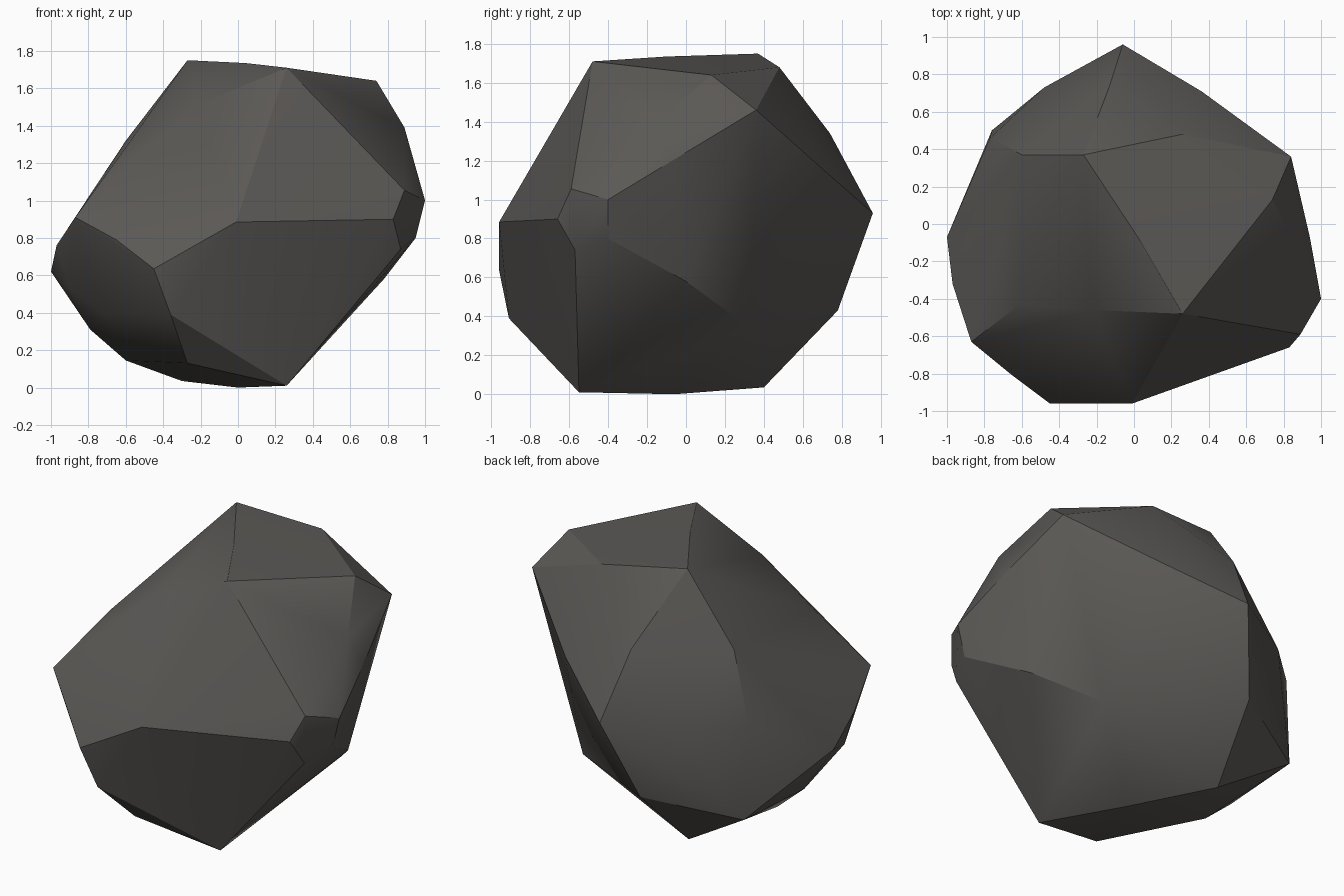
import bpy
import bmesh
import math

# Warm dark stone
stone = bpy.data.materials.new("dark_warm_grey")
stone.diffuse_color = (0.105, 0.099, 0.092, 1.0)

# Corner points of the boulder, grouped by area
crown = [(-0.27, 0.37, 1.75), (0.04, -0.1, 1.735), (0.26, -0.48, 1.71),
         (0.26, 0.48, 1.68), (0.74, 0.13, 1.64), (0.84, 0.36, 1.46)]
shoulder = [(-0.61, -0.43, 1.27), (-0.22, -0.46, 1.51), (0.89, -0.16, 1.39),
            (-0.13, 0.74, 1.34), (-0.60, 0.37, 1.32), (0.36, 0.71, 1.15)]
right_chip = [(0.89, -0.59, 1.055), (1.0, -0.40, 1.0), (0.95, -0.40, 0.80),
              (0.87, -0.57, 0.74), (0.83, -0.66, 0.90)]
waist = [(-0.01, -0.96, 0.885), (-0.45, -0.96, 0.635), (-0.65, -0.81, 0.79),
         (-0.87, -0.63, 0.91), (-0.97, -0.32, 0.76), (-1.0, -0.07, 0.62),
         (-0.77, 0.46, 0.90), (-0.48, 0.73, 0.885), (-0.06, 0.96, 0.93),
         (0.94, -0.07, 1.20)]
underside = [(-0.36, -0.91, 0.39), (-0.27, -0.66, 0.13), (-0.90, -0.32, 0.53),
             (-0.72, -0.50, 0.40), (-0.79, -0.07, 0.31), (-0.60, -0.07, 0.145),
             (-0.76, 0.50, 0.32), (-0.22, 0.78, 0.43), (0.50, 0.33, 0.34),
             (0.78, 0.0, 0.58)]
base = [(0.26, -0.55, 0.01), (0.0, -0.06, 0.0), (-0.30, 0.40, 0.035)]

# Wrap the corners in a faceted skin
bm = bmesh.new()
for p in crown + shoulder + right_chip + waist + underside + base:
    bm.verts.new(p)
hull = bmesh.ops.convex_hull(bm, input=list(bm.verts))
loose = [v for v in bm.verts if not v.link_faces]
bmesh.ops.delete(bm, geom=loose, context='VERTS')
bmesh.ops.recalc_face_normals(bm, faces=list(bm.faces))

mesh = bpy.data.meshes.new("boulder")
bm.to_mesh(mesh)
bm.free()
mesh.materials.append(stone)
boulder = bpy.data.objects.new("boulder", mesh)
bpy.context.collection.objects.link(boulder)

# Soft within each broad facet, crisp along the main breaks
bpy.context.view_layer.objects.active = boulder
boulder.select_set(True)
bpy.ops.object.shade_smooth_by_angle(angle=math.radians(30))
